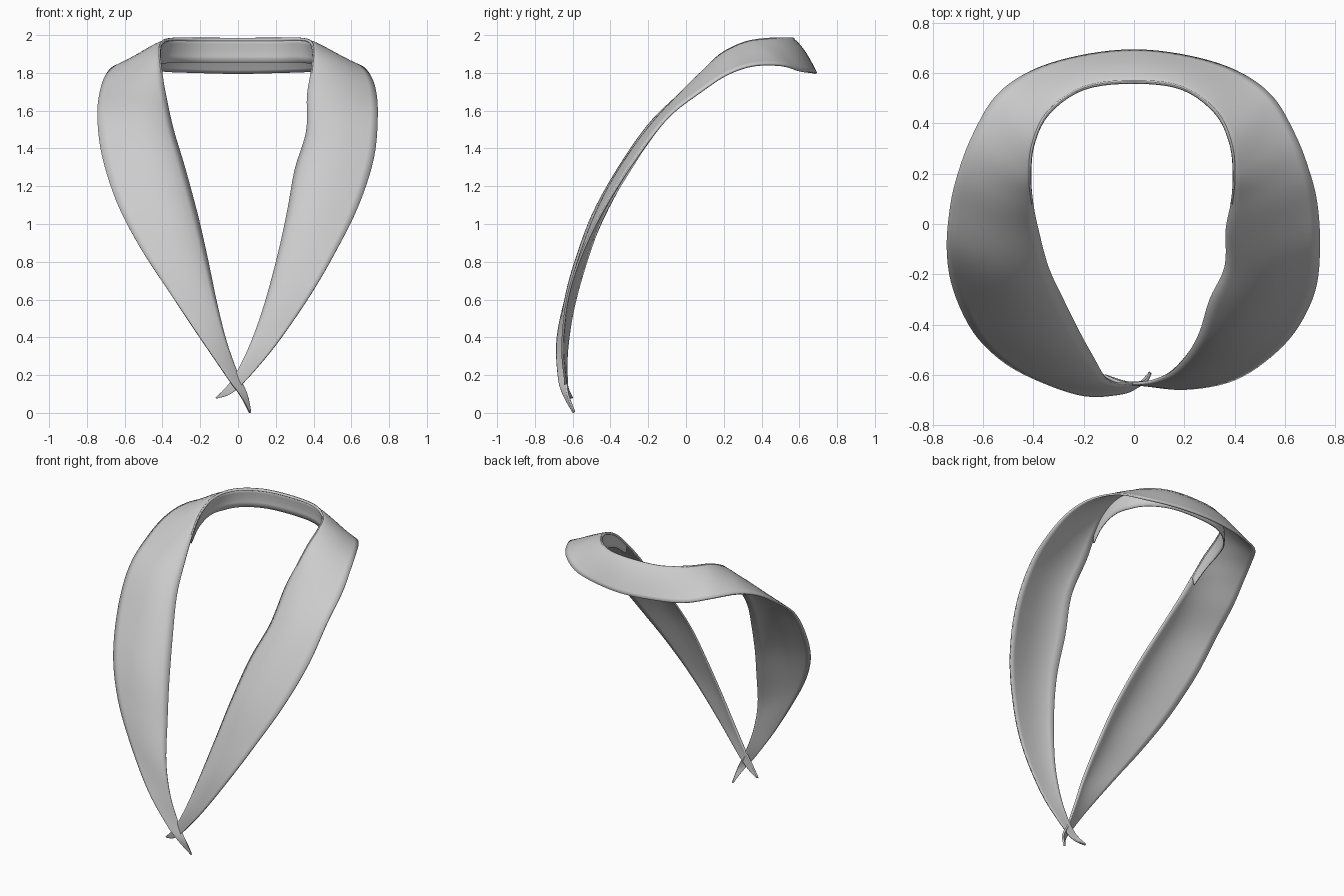
import bpy, bmesh, math
from mathutils import Vector

cube = bpy.data.objects.get("Cube")
if cube:
    bpy.data.objects.remove(cube, do_unlink=True)

# One plain cloth colour
cloth = bpy.data.materials.new("light grey cloth")
cloth.use_nodes = True
cloth.diffuse_color = (0.6, 0.6, 0.6, 1)
cloth.node_tree.nodes["Principled BSDF"].inputs["Base Color"].default_value = (0.6, 0.6, 0.6, 1)

# Stations: inner edge xyz, outer edge xyz, from the tip up to the shoulder
RIGHT_LAPEL = [
    (0.07, -0.595, 0.005, 0.065, -0.60, 0.0),
    (0.05, -0.63, 0.10, 0.01, -0.655, 0.10),
    (0.0, -0.635, 0.21, -0.06, -0.68, 0.20),
    (-0.06, -0.64, 0.38, -0.2, -0.685, 0.40),
    (-0.11, -0.615, 0.58, -0.37, -0.63, 0.65),
    (-0.16, -0.53, 0.82, -0.52, -0.55, 0.88),
    (-0.21, -0.44, 1.04, -0.64, -0.43, 1.11),
    (-0.28, -0.30, 1.30, -0.72, -0.26, 1.36),
    (-0.34, -0.17, 1.50, -0.745, -0.1, 1.57),
]
LEFT_LAPEL = [
    (-0.12, -0.61, 0.08, -0.115, -0.61, 0.075),
    (-0.06, -0.635, 0.14, -0.04, -0.635, 0.10),
    (0.0, -0.64, 0.23, 0.04, -0.645, 0.17),
    (0.07, -0.63, 0.38, 0.2, -0.66, 0.36),
    (0.14, -0.595, 0.58, 0.38, -0.63, 0.62),
    (0.21, -0.52, 0.84, 0.52, -0.55, 0.86),
    (0.26, -0.43, 1.07, 0.64, -0.43, 1.10),
    (0.30, -0.30, 1.29, 0.72, -0.27, 1.35),
    (0.36, -0.17, 1.49, 0.74, -0.1, 1.57),
]
# Shoulder to centre back, on the right side; mirrored for the left
BACK_HALF = [
    (-0.38, -0.02, 1.68, -0.73, 0.08, 1.71),
    (-0.40, 0.08, 1.80, -0.695, 0.22, 1.80),
    (-0.41, 0.18, 1.90, -0.64, 0.36, 1.845),
    (-0.40, 0.31, 1.965, -0.55, 0.51, 1.845),
    (-0.34, 0.44, 1.985, -0.41, 0.61, 1.815),
    (-0.2, 0.54, 1.985, -0.22, 0.67, 1.805),
    (0, 0.565, 1.985, 0, 0.695, 1.80),
]


def mirrored(rows):
    """Left half; its neck edge sits slightly closer in."""
    return [(-0.96 * a, b, c, -d, e, f) for a, b, c, d, e, f in reversed(rows)]


def smooth_path(points, steps=5):
    """Catmull-Rom curve through the points."""
    ext = [points[0]] + points + [points[-1]]
    path = []
    for p0, p1, p2, p3 in zip(ext, ext[1:], ext[2:], ext[3:]):
        for s in range(steps):
            t = s / steps
            path.append(0.5 * (2 * p1 + (p2 - p0) * t
                               + (2 * p0 - 5 * p1 + 4 * p2 - p3) * t ** 2
                               + (3 * p1 - p0 - 3 * p2 + p3) * t ** 3))
    return path + [points[-1]]


def edges(rows):
    inner = smooth_path([Vector(r[:3]) for r in rows])
    outer = smooth_path([Vector(r[3:]) for r in rows])
    return inner, outer


def cloth_strip(name, inner, outer, bulge, columns=10, thickness=0.012):
    """Strip between two edge curves, bowed more where wider, thickened behind."""
    bm = bmesh.new()
    grid = []
    last = len(inner) - 1
    for i, (a, b) in enumerate(zip(inner, outer)):
        lo, hi = max(i - 1, 0), min(i + 1, last)
        along = inner[hi] + outer[hi] - inner[lo] - outer[lo]
        normal = along.cross(b - a).normalized()
        depth = bulge * (b - a).length_squared
        row = []
        for c in range(columns + 1):
            t = c / columns
            bow = depth * math.sin(math.pi * t ** 0.75)
            row.append(bm.verts.new(a.lerp(b, t) + normal * bow))
        grid.append(row)
    for r0, r1 in zip(grid, grid[1:]):
        for c in range(columns):
            bm.faces.new((r0[c], r1[c], r1[c + 1], r0[c + 1]))
    mesh = bpy.data.meshes.new(name)
    bm.to_mesh(mesh)
    bm.free()
    mesh.materials.append(cloth)
    obj = bpy.data.objects.new(name, mesh)
    bpy.context.collection.objects.link(obj)
    solid = obj.modifiers.new("thickness", 'SOLIDIFY')
    solid.thickness = thickness
    solid.offset = -1
    bpy.ops.object.select_all(action='DESELECT')
    obj.select_set(True)
    bpy.context.view_layer.objects.active = obj
    bpy.ops.object.shade_smooth_by_angle(angle=math.radians(50))


# Folded collar: right lapel, round the back of the neck, left lapel
back = BACK_HALF + mirrored(BACK_HALF[:-1])
inner, outer = edges(RIGHT_LAPEL + back + LEFT_LAPEL[::-1])
cloth_strip("collar_fall", inner, outer, bulge=0.26)

# Inner stand hanging under the neck fold
fold, _ = edges(back[1:-1])
hem = []
for i, p in enumerate(fold):
    rise = min(1, 0.5 + 2 * min(i, len(fold) - 1 - i) / len(fold))
    hem.append(p + Vector((p.x * 0.02, 0.005, -0.13 * rise)))
cloth_strip("collar_stand", hem, fold, bulge=-0.3, columns=4, thickness=0.008)
